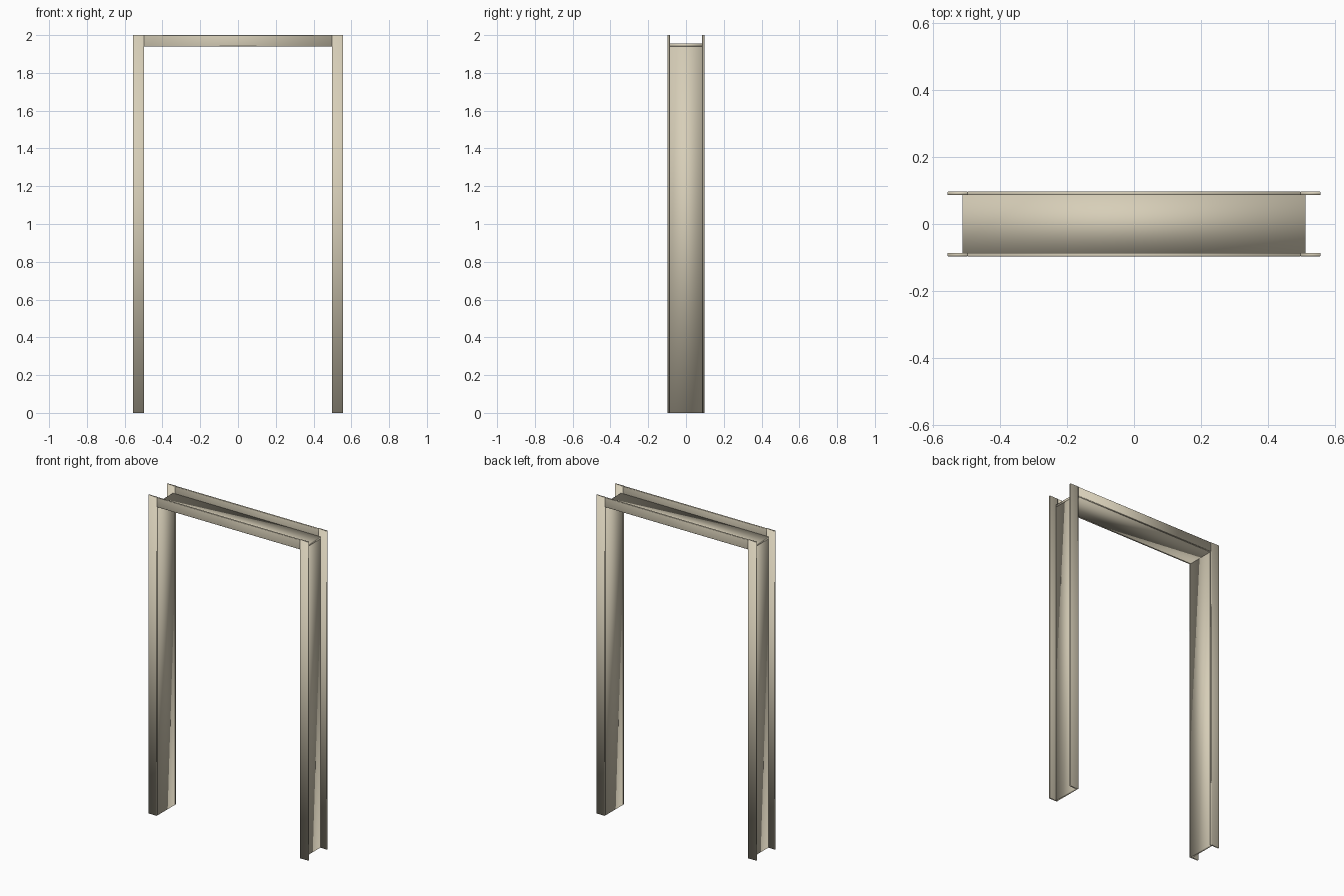
import bpy
import bmesh

if "Cube" in bpy.data.objects:
    bpy.data.objects.remove(bpy.data.objects["Cube"], do_unlink=True)

# Overall sizes
HEIGHT = 2.0
OUTER = 0.557        # half width over the trim
TRIM_WIDTH = 0.06
INNER = OUTER - TRIM_WIDTH
LINING = 0.015       # lining thickness
HALF_DEPTH = 0.086   # half depth of the lining
TRIM_FACE = 0.097    # outer face of the trim
HEAD_Z = HEIGHT - TRIM_WIDTH

paint = bpy.data.materials.new("warm beige paint")
paint.use_nodes = True
colour = (0.68, 0.62, 0.48, 1.0)
paint.diffuse_color = colour
paint.node_tree.nodes["Principled BSDF"].inputs["Base Color"].default_value = colour


def board(name, low, high, axis=None, radius=0.003):
    """Board between two corners; edges running along axis are rounded."""
    bm = bmesh.new()
    bmesh.ops.create_cube(bm, size=1.0)
    for v in bm.verts:
        for i in range(3):
            v.co[i] = low[i] if v.co[i] < 0 else high[i]
    if axis is not None:
        long_edges = [e for e in bm.edges
                      if abs(e.verts[0].co[axis] - e.verts[1].co[axis]) > 0.5]
        bmesh.ops.bevel(bm, geom=long_edges, offset=radius, segments=3,
                        profile=0.5, affect='EDGES')
    for f in bm.faces:
        f.smooth = True
    mesh = bpy.data.meshes.new(name)
    bm.to_mesh(mesh)
    bm.free()
    mesh.materials.append(paint)
    obj = bpy.data.objects.new(name, mesh)
    bpy.context.collection.objects.link(obj)
    return obj


def span(a, b):
    return min(a, b), max(a, b)


# Lining boards of the opening
board("head_lining", (-INNER - LINING, -HALF_DEPTH, HEAD_Z),
      (INNER + LINING, HALF_DEPTH, HEAD_Z + LINING))
for side, sx in (("left", 1), ("right", -1)):
    x0, x1 = span(sx * INNER, sx * (INNER + LINING))
    board(side + "_jamb_lining", (x0, -HALF_DEPTH, 0), (x1, HALF_DEPTH, HEAD_Z))

# Flat trim on the front and back
for face, sy in (("front", -1), ("back", 1)):
    y0, y1 = span(sy * HALF_DEPTH, sy * TRIM_FACE)
    board(face + "_head_trim", (-INNER, y0, HEAD_Z), (INNER, y1, HEIGHT), axis=0)
    for side, sx in (("left", 1), ("right", -1)):
        x0, x1 = span(sx * INNER, sx * OUTER)
        board(face + "_" + side + "_trim", (x0, y0, 0), (x1, y1, HEIGHT), axis=2)
